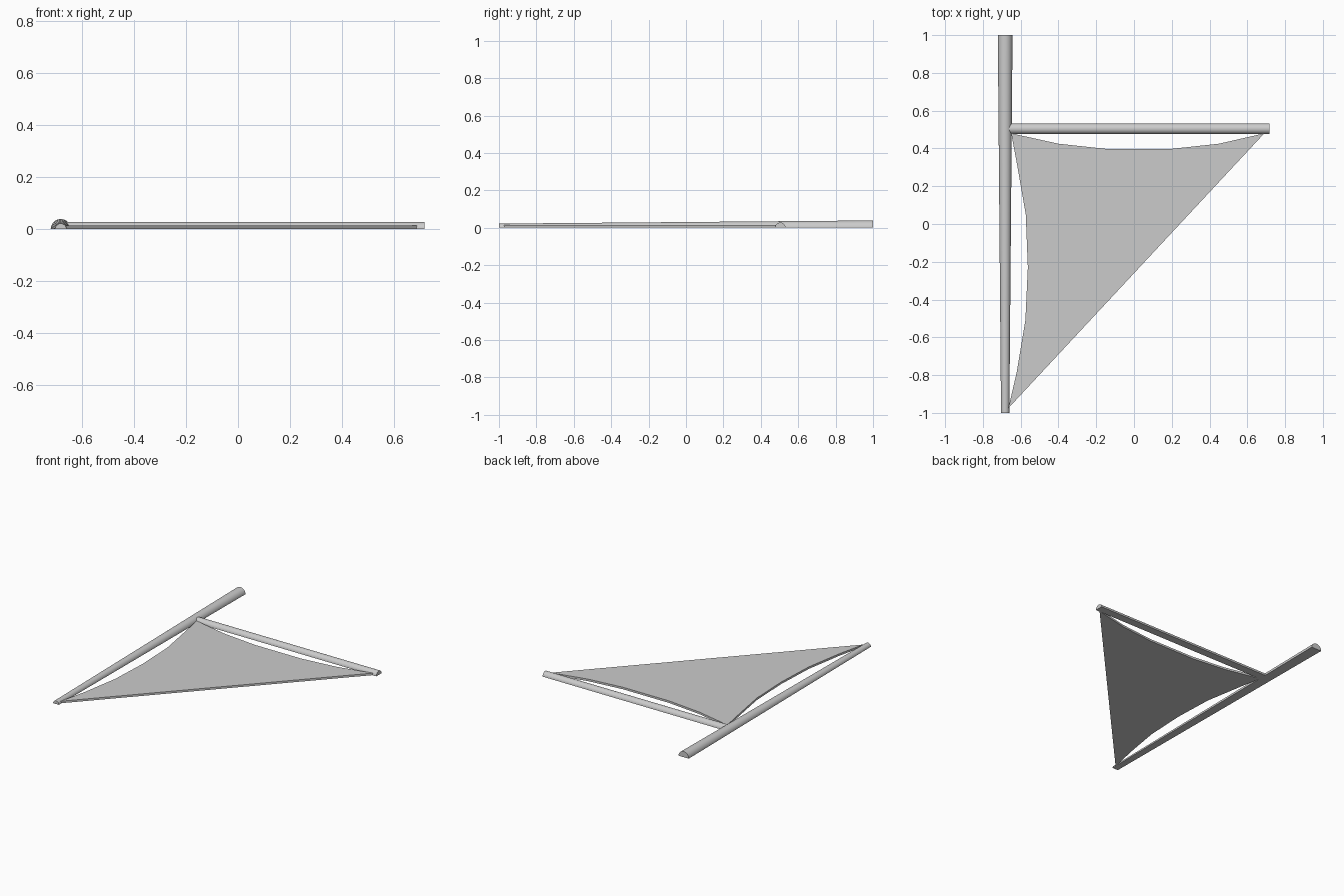
import bpy, bmesh
from math import pi, cos, sin
from mathutils import Vector

cube = bpy.data.objects.get("Cube")
if cube:
    bpy.data.objects.remove(cube, do_unlink=True)

grey = bpy.data.materials.new("plain grey")
grey.use_nodes = True
colour = (0.6, 0.6, 0.6, 1)
grey.diffuse_color = colour
grey.node_tree.nodes["Principled BSDF"].inputs["Base Color"].default_value = colour


def add_object(name, bm, smooth=False):
    bmesh.ops.recalc_face_normals(bm, faces=bm.faces)
    mesh = bpy.data.meshes.new(name)
    bm.to_mesh(mesh)
    bm.free()
    mesh.materials.append(grey)
    ob = bpy.data.objects.new(name, mesh)
    bpy.context.collection.objects.link(ob)
    if smooth:
        bpy.ops.object.select_all(action="DESELECT")
        ob.select_set(True)
        bpy.context.view_layer.objects.active = ob
        bpy.ops.object.shade_smooth_by_angle(angle=pi / 6)
    return ob


def half_round_spar(name, start, end, r_start, r_end, sides=16):
    """Tapered half cylinder lying flat on the ground."""
    bm = bmesh.new()
    start, end = Vector(start), Vector(end)
    across = (end - start).normalized().cross(Vector((0, 0, 1)))
    rings = []
    for centre, r in ((start, r_start), (end, r_end)):
        arc = [pi * i / sides for i in range(sides + 1)]
        rings.append([bm.verts.new(centre + across * r * cos(a) + Vector((0, 0, r * sin(a))))
                      for a in arc])
        bm.faces.new(rings[-1])
    a, b = rings
    for i in range(sides + 1):
        j = (i + 1) % (sides + 1)
        bm.faces.new((a[i], a[j], b[j], b[i]))
    return add_object(name, bm, smooth=True)


# Spars
half_round_spar("mast", (-0.682, 1, 0), (-0.682, -1, 0), 0.039, 0.022)
half_round_spar("boom", (-0.68, 0.504, 0), (0.717, 0.504, 0), 0.028, 0.028)

# Sail: thin triangle with two hollow edges and one straight edge
outline = [(-0.65, 0.48), (-0.40, 0.425), (-0.15, 0.398), (0.20, 0.398),
           (0.45, 0.425), (0.69, 0.48), (-0.665, -0.975), (-0.62, -0.78),
           (-0.575, -0.51), (-0.562, -0.23), (-0.573, 0.05), (-0.62, 0.32)]
bm = bmesh.new()
base = bm.faces.new([bm.verts.new((x, y, 0)) for x, y in outline])
top = bmesh.ops.extrude_face_region(bm, geom=[base], use_keep_orig=True)
bmesh.ops.translate(bm, vec=(0, 0, 0.014),
                    verts=[v for v in top["geom"] if isinstance(v, bmesh.types.BMVert)])
add_object("sail", bm)
